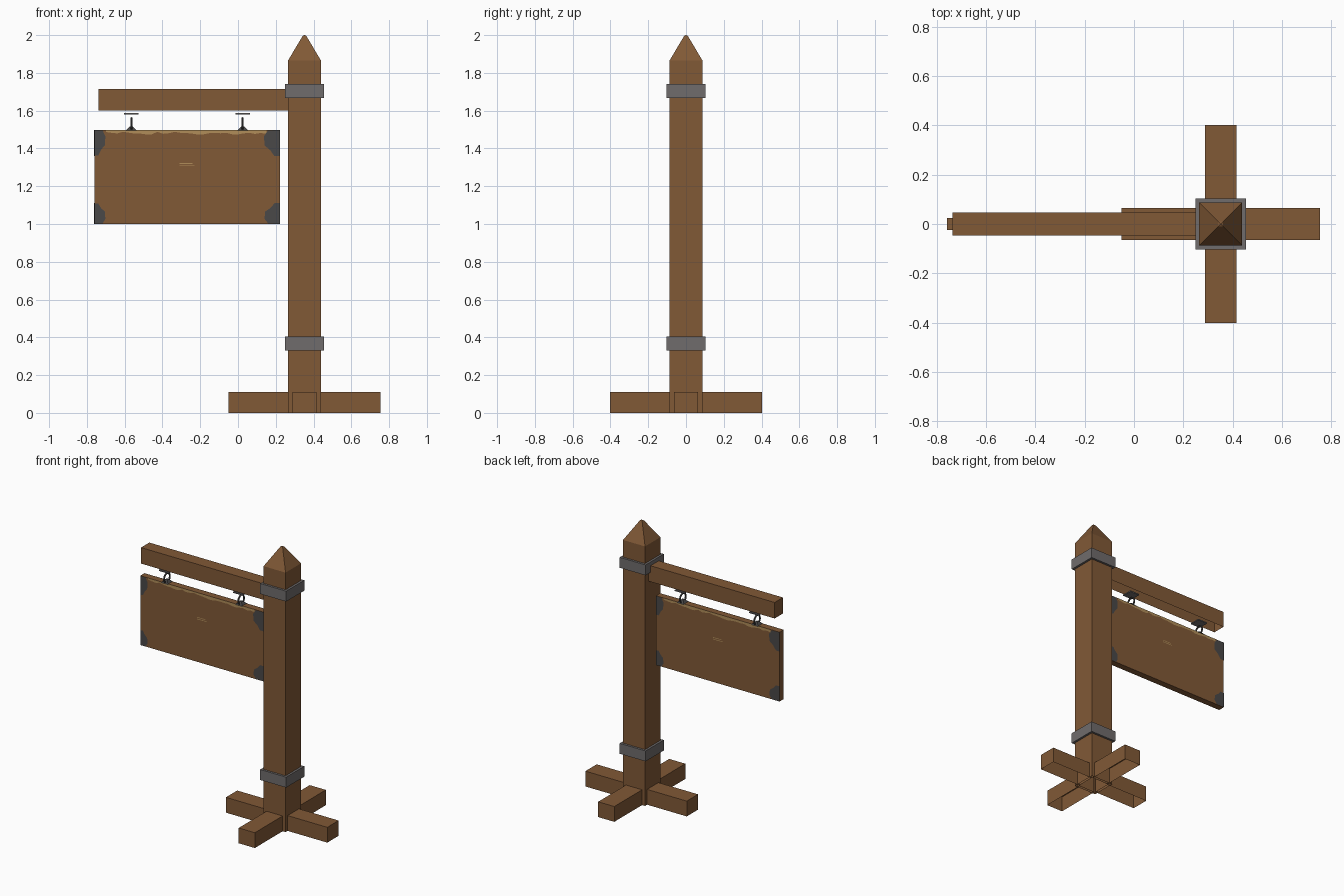
import bpy, bmesh, math, random
from mathutils import Matrix

if "Cube" in bpy.data.objects:
    bpy.data.objects.remove(bpy.data.objects["Cube"])

random.seed(4)


def material(name, rgb):
    m = bpy.data.materials.new(name)
    m.diffuse_color = (*rgb, 1)
    m.use_nodes = True
    m.node_tree.nodes["Principled BSDF"].inputs["Base Color"].default_value = m.diffuse_color
    return m


WOOD = material("brown_wood", (0.22, 0.10, 0.037))
IRON = material("grey_iron", (0.16, 0.15, 0.15))
DARK = material("dark_iron", (0.068, 0.066, 0.066))
WORN = material("worn_tan_wood", (0.44, 0.27, 0.10))
POST_X, SIGN_X = 0.352, -0.27


def finish(name, bm, mat):
    me = bpy.data.meshes.new(name)
    bm.normal_update()
    bm.to_mesh(me)
    bm.free()
    me.materials.append(mat)
    ob = bpy.data.objects.new(name, me)
    bpy.context.collection.objects.link(ob)
    return ob


def box(name, x, y, z, mat, drop_bottom=False):
    """Box from (min, max) ranges, optionally without its bottom face."""
    bm = bmesh.new()
    bmesh.ops.create_cube(bm, size=1)
    for v in bm.verts:
        v.co = [r[0] if c < 0 else r[1] for c, r in zip(v.co, (x, y, z))]
    if drop_bottom:
        low = [f for f in bm.faces if f.normal.z < -0.9]
        bmesh.ops.delete(bm, geom=low, context='FACES_ONLY')
    return finish(name, bm, mat)


def plates(name, shapes, mat):
    """Thin painted patches on the sign front, repeated half-turned on its back."""
    bm = bmesh.new()
    for pts in shapes:
        for s in (1, -1):
            vs = [bm.verts.new((SIGN_X + s * (x - SIGN_X), -s * 0.0245, z)) for x, z in pts]
            bm.faces.new(vs)
    bmesh.ops.recalc_face_normals(bm, faces=bm.faces[:])
    for f in bm.faces:
        if f.normal.y * f.calc_center_median().y < 0:
            f.normal_flip()
    return finish(name, bm, mat)


# Square post with a pointed top
bm = bmesh.new()
rings = []
for h, z in ((0.0875, 0), (0.0875, 1.865), (0.010, 1.995)):
    rings.append([bm.verts.new((POST_X + sx * h, sy * h, z))
                  for sx, sy in ((-1, -1), (1, -1), (1, 1), (-1, 1))])
for a, b in zip(rings, rings[1:]):
    for i in range(4):
        j = (i + 1) % 4
        bm.faces.new((a[i], a[j], b[j], b[i]))
tip = bm.verts.new((POST_X, 0, 2.0))
for i in range(4):
    bm.faces.new((rings[2][i], rings[2][(i + 1) % 4], tip))
finish("post", bm, WOOD)

# Iron bands around the post
for name, z in (("lower_band", (0.33, 0.405)), ("upper_band", (1.667, 1.742))):
    box(name, (POST_X - 0.103, POST_X + 0.103), (-0.103, 0.103), z, IRON)

# Four feet, hollow underneath
for i, name in enumerate(("right_foot", "back_foot", "left_foot", "front_foot")):
    foot = box(name, (0.07, 0.403), (-0.064, 0.064), (0, 0.11), WOOD, True)
    foot.data.transform(Matrix.Translation((POST_X, 0, 0)) @ Matrix.Rotation(i * math.pi / 2, 4, 'Z'))

# Beam and hanging sign board
box("beam", (-0.738, 0.27), (-0.047, 0.047), (1.6, 1.715), WOOD, True)
box("sign_board", (-0.76, 0.222), (-0.0235, 0.0235), (1.0, 1.498), WOOD)

# Iron corner patches: outline from board corner, inward offsets
L, R, B, T = -0.76, 0.222, 1.0, 1.498
corners = []
for cx, cz, dx, dz, w, h in ((L, T, 1, -1, 0.058, 0.135), (R, T, -1, -1, 0.085, 0.138),
                             (L, B, 1, 1, 0.058, 0.108), (R, B, -1, 1, 0.082, 0.11)):
    corners.append([(cx + dx * w * u, cz + dz * h * v) for u, v in
                    ((0, 0), (0.75, 0.02), (1, 0.25), (0.95, 0.6), (0.6, 0.78), (0.35, 1), (0, 1))])
plates("corner_patches", corners, DARK)

# Ragged worn strip along the top edge, and a small scratch
xs = [-0.70 + 0.85 * i / 28 for i in range(29)]
zs = [T - 0.008 - random.random() * 0.012 - 0.006 * (i % 3 > 0) for i in range(29)]
strips = [[(xs[i], T), (xs[i], zs[i]), (xs[i + 1], zs[i + 1]), (xs[i + 1], T)] for i in range(28)]
for x0, x1, z in ((-0.31, -0.24, 1.318), (-0.31, -0.23, 1.306)):
    strips.append([(x0, z), (x1, z), (x1, z + 0.005), (x0, z + 0.005)])
plates("worn_patches", strips, WORN)

# Hangers: plate under the beam, ring, and a small mount on the board
for side, x in (("left", -0.565), ("right", 0.025)):
    box(side + "_hanger_plate", (x - 0.038, x + 0.038), (-0.038, 0.038), (1.58, 1.588), IRON)
    bpy.ops.mesh.primitive_torus_add(major_segments=12, minor_segments=6, major_radius=0.033,
                                     minor_radius=0.006, location=(x, 0, 1.527),
                                     rotation=(0, math.pi / 2, 0))
    ring = bpy.context.object
    ring.name = side + "_hanger_ring"
    ring.data.materials.append(DARK)
    bm = bmesh.new()
    bmesh.ops.create_cone(bm, cap_ends=True, segments=4, radius1=0.04, radius2=0.012, depth=0.02,
                          matrix=Matrix.Translation((x, 0, 1.506)) @ Matrix.Rotation(math.pi / 4, 4, 'Z'))
    finish(side + "_hanger_mount", bm, DARK)
